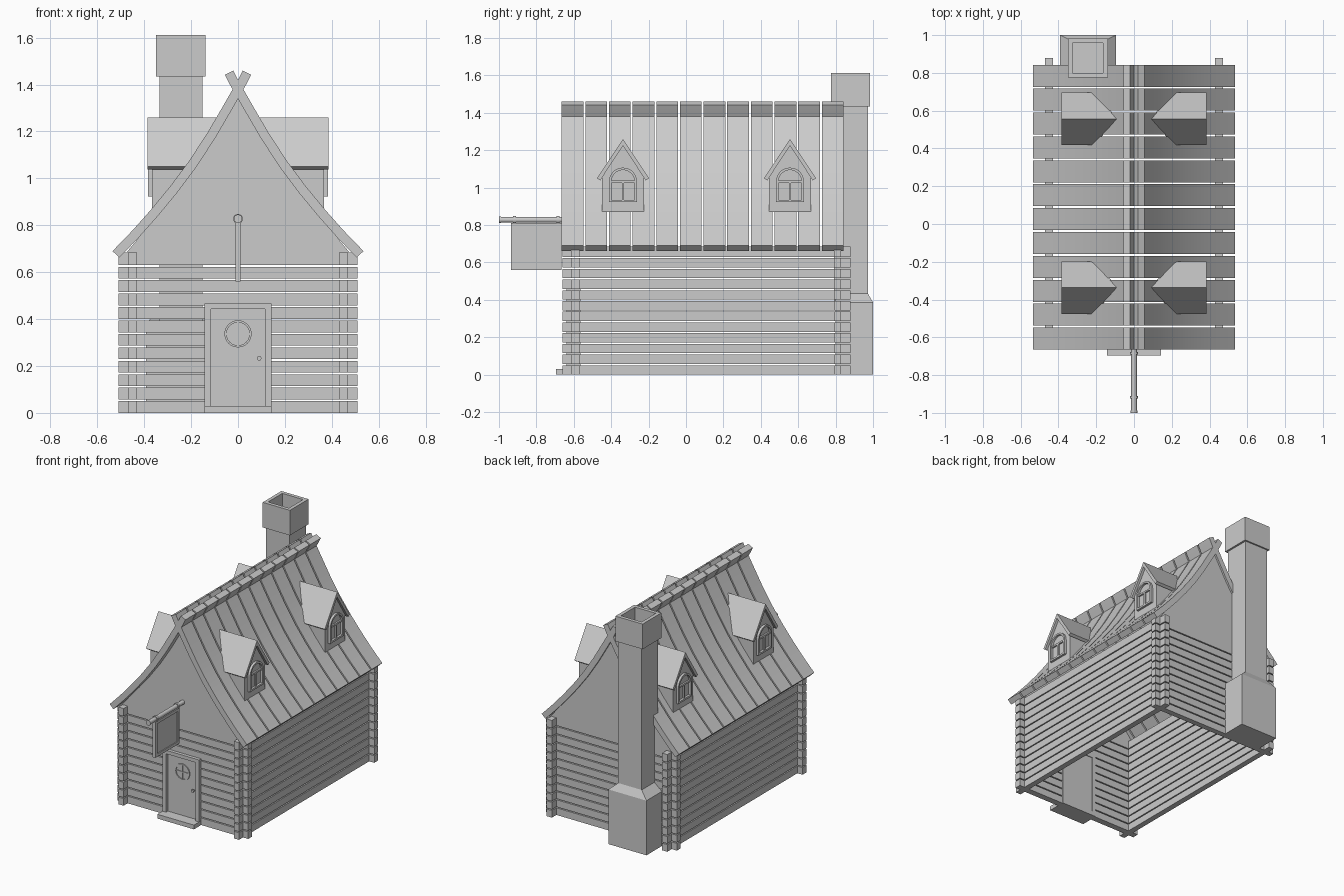
import bpy, bmesh
from math import pi, sin, cos, radians, hypot

if "Cube" in bpy.data.objects:
    bpy.data.objects.remove(bpy.data.objects["Cube"])

AX = {'x': lambda p, q, t: (t, p, q),
      'y': lambda p, q, t: (p, t, q),
      'z': lambda p, q, t: (p, q, t)}


def box(bm, x0, x1, y0, y1, z0, z1):
    prism(bm, [(x0, y0), (x1, y0), (x1, y1), (x0, y1)], 'z', z0, z1)


def prism(bm, prof, axis, a, b):
    # b may be a number or a function of the profile point
    f = AX[axis]
    end = b if callable(b) else (lambda p, q: b)
    lo = [bm.verts.new(f(p, q, a)) for p, q in prof]
    hi = [bm.verts.new(f(p, q, end(p, q))) for p, q in prof]
    n = len(prof)
    bm.faces.new(lo[::-1])
    bm.faces.new(hi)
    for i in range(n):
        j = (i + 1) % n
        bm.faces.new((lo[i], lo[j], hi[j], hi[i]))


def ring(bm, outer, inner, axis, a, b):
    f = AX[axis]
    loops = [[bm.verts.new(f(p, q, t)) for p, q in prof]
             for prof, t in ((outer, a), (outer, b), (inner, b), (inner, a))]
    n = len(outer)
    for k in range(4):
        A, B = loops[k], loops[(k + 1) % 4]
        for i in range(n):
            j = (i + 1) % n
            bm.faces.new((A[i], A[j], B[j], B[i]))


def rect(p0, p1, q0, q1):
    return [(p0, q0), (p1, q0), (p1, q1), (p0, q1)]


def circle(p, q, r, n=24):
    return [(p + r * cos(2 * pi * i / n), q + r * sin(2 * pi * i / n)) for i in range(n)]


def finish(name, bm, mirror=False, smooth=False):
    bmesh.ops.recalc_face_normals(bm, faces=bm.faces[:])
    me = bpy.data.meshes.new(name)
    bm.to_mesh(me)
    bm.free()
    ob = bpy.data.objects.new(name, me)
    bpy.context.collection.objects.link(ob)
    if smooth:
        bpy.ops.object.select_all(action='DESELECT')
        ob.select_set(True)
        bpy.context.view_layer.objects.active = ob
        bpy.ops.object.shade_smooth_by_angle(angle=radians(30))
    if mirror:
        ob.modifiers.new("Mirror", 'MIRROR').use_mirror_merge = False
    return ob


# log walls, crossing at the corners and split around the door
PITCH, LOG = 0.0573, 0.05
side, ends = bmesh.new(), bmesh.new()
for i in range(12):
    z0 = i * PITCH
    z1 = z0 + LOG if i < 11 else 0.685
    box(side, 0.43, 0.47, -0.66, 0.88, z0, z1)
    box(ends, -0.51, 0.51, 0.79, 0.83, z0, z1)
    if z0 < 0.44:
        box(ends, -0.51, -0.115, -0.615, -0.57, z0, z1)
        box(ends, 0.115, 0.51, -0.615, -0.57, z0, z1)
    else:
        box(ends, -0.51, 0.51, -0.615, -0.57, z0, z1)
finish("side_wall_logs", side, mirror=True)
finish("end_wall_logs", ends)

# curved roof profile and its inner offset
OUT = [(-0.02, 1.46), (0, 1.42), (0.06, 1.315), (0.13, 1.195), (0.21, 1.072),
       (0.29, 0.965), (0.37, 0.868), (0.45, 0.778), (0.535, 0.69)]
INN = []
for i, (x, z) in enumerate(OUT):
    a, b = OUT[max(i - 1, 0)], OUT[min(i + 1, len(OUT) - 1)]
    dx, dz = b[0] - a[0], b[1] - a[1]
    d = hypot(dx, dz)
    INN.append((x + 0.04 * dz / d, z - 0.04 * dx / d))

# roof planks
bm = bmesh.new()
Y0, Y1, N = -0.665, 0.843, 12
step = (Y1 - Y0 + 0.01) / N
for i in range(N):
    y = Y0 + i * step
    prism(bm, OUT + INN[::-1], 'y', y, y + step - 0.01)
finish("roof_planks", bm, mirror=True, smooth=True)

# gables
half = [p for p in INN if p[0] > 0.005 and p[1] > 0.69] + [(0.475, 0.684)]
gable = [(0, 1.345)] + half + [(-x, z) for x, z in half[::-1]]
bm = bmesh.new()
prism(bm, gable, 'y', -0.615, -0.575)
prism(bm, gable, 'y', 0.79, 0.83)
finish("gables", bm)


def roof_x(p, z):
    for (xa, za), (xb, zb) in zip(OUT, OUT[1:]):
        if za >= z >= zb:
            return xa + (xb - xa) * (za - z) / (za - zb) - 0.01
    return OUT[-1][0]


def arch(y, w, z0, zs, n=14):
    top = [(y + w * cos(pi * i / n), zs + w * sin(pi * i / n)) for i in range(n + 1)]
    return [(y - w, z0), (y + w, z0)] + top


# dormers with arched windows
walls, caps, wins = bmesh.new(), bmesh.new(), bmesh.new()
for y in (-0.337, 0.556):
    prism(walls, [(y - 0.112, 0.87), (y + 0.112, 0.87), (y + 0.112, 1.06),
                  (y, 1.23), (y - 0.112, 1.06)], 'x', 0.367, roof_x)
    for s in (-1, 1):
        prism(caps, [(y, 1.26), (y + s * 0.139, 1.05), (y + s * 0.122, 1.038),
                     (y, 1.224)], 'x', 0.385, roof_x)
    ring(wins, arch(y, 0.075, 0.922, 1.032), arch(y, 0.062, 0.935, 1.032), 'x', 0.36, 0.383)
    box(wins, 0.36, 0.378, y - 0.063, y + 0.063, 1.026, 1.038)
    box(wins, 0.36, 0.378, y - 0.006, y + 0.006, 0.93, 1.03)
finish("dormer_walls", walls, mirror=True)
finish("dormer_roofs", caps, mirror=True)
finish("dormer_windows", wins, mirror=True)

# door, frame, doorstep
bm = bmesh.new()
box(bm, -0.115, 0.115, -0.617, -0.57, 0.03, 0.445)
finish("door", bm)
bm = bmesh.new()
for s in (-1, 1):
    box(bm, *sorted((s * 0.115, s * 0.142)), -0.638, -0.565, 0.03, 0.442)
box(bm, -0.142, 0.142, -0.638, -0.565, 0.442, 0.467)
finish("door_frame", bm)
bm = bmesh.new()
box(bm, -0.143, 0.143, -0.695, -0.565, 0, 0.03)
finish("doorstep", bm)

# round door window and knob
bm = bmesh.new()
ring(bm, circle(0, 0.337, 0.058), circle(0, 0.337, 0.049), 'y', -0.624, -0.61)
box(bm, -0.05, 0.05, -0.622, -0.612, 0.333, 0.341)
box(bm, -0.004, 0.004, -0.622, -0.612, 0.288, 0.386)
finish("door_window", bm, smooth=True)
bm = bmesh.new()
prism(bm, circle(0.09, 0.233, 0.005, 10), 'y', -0.63, -0.61)
prism(bm, circle(0.09, 0.233, 0.01, 12), 'y', -0.64, -0.628)
finish("door_knob", bm, smooth=True)

# hanging sign
bm = bmesh.new()
for a, b, r in ((-0.995, -0.6, 0.015), (-1.0, -0.988, 0.018),
                (-0.925, -0.91, 0.021), (-0.692, -0.677, 0.021)):
    prism(bm, circle(0, 0.828, r, 16), 'y', a, b)
finish("sign_rod", bm, smooth=True)
bm = bmesh.new()
ring(bm, rect(-0.935, -0.665, 0.56, 0.812), rect(-0.915, -0.685, 0.58, 0.792), 'x', -0.011, 0.011)
box(bm, -0.005, 0.005, -0.918, -0.682, 0.577, 0.795)
finish("sign_board", bm)

# chimney: flared base, shaft, hollow cap
bm = bmesh.new()
box(bm, -0.335, -0.152, 0.79, 0.972, 0.38, 1.5)
finish("chimney_shaft", bm)
bm = bmesh.new()
low = [bm.verts.new((x, y, z)) for z in (0, 0.385) for x, y in rect(-0.392, -0.095, 0.8, 1.0)]
top = [bm.verts.new((x, y, 0.435)) for x, y in rect(-0.335, -0.152, 0.8, 0.972)]
v = low + top
bm.faces.new(v[:4])
bm.faces.new(top)
for k in (0, 4):
    for i in range(4):
        j = (i + 1) % 4
        bm.faces.new((v[k + i], v[k + j], v[k + 4 + j], v[k + 4 + i]))
finish("chimney_base", bm)
bm = bmesh.new()
ring(bm, rect(-0.35, -0.138, 0.775, 0.983), rect(-0.325, -0.163, 0.8, 0.958), 'z', 1.435, 1.612)
finish("chimney_cap", bm)
